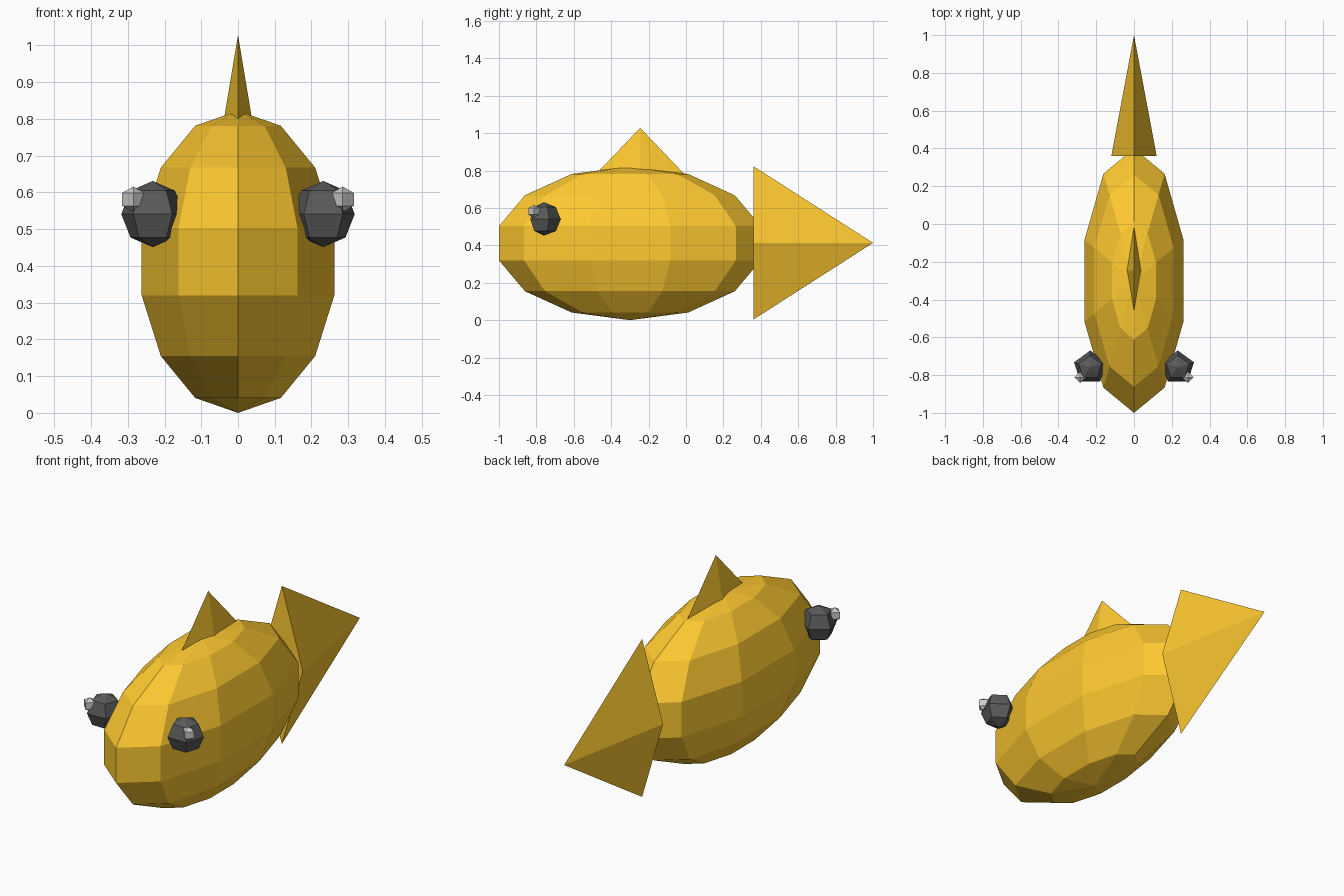
import bpy, bmesh, math
from mathutils import Matrix, Vector

if "Cube" in bpy.data.objects:
    bpy.data.objects.remove(bpy.data.objects["Cube"])


def material(name, rgb):
    m = bpy.data.materials.new(name)
    m.diffuse_color = (*rgb, 1)
    m.use_nodes = True
    m.node_tree.nodes["Principled BSDF"].inputs["Base Color"].default_value = m.diffuse_color
    return m


ORANGE = material("orange", (1.0, 0.59, 0.03))
BLACK = material("black", (0.10, 0.10, 0.10))
WHITE = material("white", (0.95, 0.95, 0.95))


def finish(name, bm, matrix, mat):
    # turn the shape so one side vertex points to +y, then place it
    v = next(v for v in bm.verts if v.co.xy.length > 0.1)
    turn = Matrix.Rotation(math.atan2(v.co.x, v.co.y), 4, 'Z')
    bm.transform(matrix @ turn)
    bmesh.ops.recalc_face_normals(bm, faces=bm.faces)
    mesh = bpy.data.meshes.new(name)
    bm.to_mesh(mesh)
    bm.free()
    mesh.materials.append(mat)
    bpy.context.collection.objects.link(bpy.data.objects.new(name, mesh))


def sphere(name, centre, radii, segments, rings, mat):
    bm = bmesh.new()
    bmesh.ops.create_uvsphere(bm, u_segments=segments, v_segments=rings, radius=1)
    finish(name, bm, Matrix.Translation(centre) @ Matrix.Diagonal((*radii, 1)), mat)


def pyramid(name, base, half_x, half_y, height, mat, tilt=0):
    # four-sided cone, base at the origin and tip along +z before tilting
    bm = bmesh.new()
    bmesh.ops.create_cone(bm, cap_ends=True, segments=4, radius1=1, radius2=0, depth=1)
    bm.transform(Matrix.Translation((0, 0, 0.5)))
    place = (Matrix.Translation(base) @ Matrix.Rotation(tilt, 4, 'X')
             @ Matrix.Diagonal((half_x, half_y, height, 1)))
    finish(name, bm, place, mat)


# body
sphere("body", (0, -0.30, 0.411), (0.2825, 0.718, 0.411), 10, 7, ORANGE)

# tail fin, tip pointing backwards
pyramid("tail_fin", (0, 0.36, 0.413), 0.12, 0.41, 0.64, ORANGE, -math.pi / 2)

# back fin, sunk into the body
pyramid("back_fin", (0, -0.245, 0.74), 0.048, 0.275, 0.288, ORANGE)

# eyes with small highlights
for side, s in (("left", -1), ("right", 1)):
    sphere(side + "_eye", (s * 0.232, -0.76, 0.541), (0.09, 0.09, 0.09), 5, 4, BLACK)
    sphere(side + "_eye_highlight", (s * 0.285, -0.812, 0.581),
           (0.035, 0.035, 0.035), 4, 3, WHITE)
